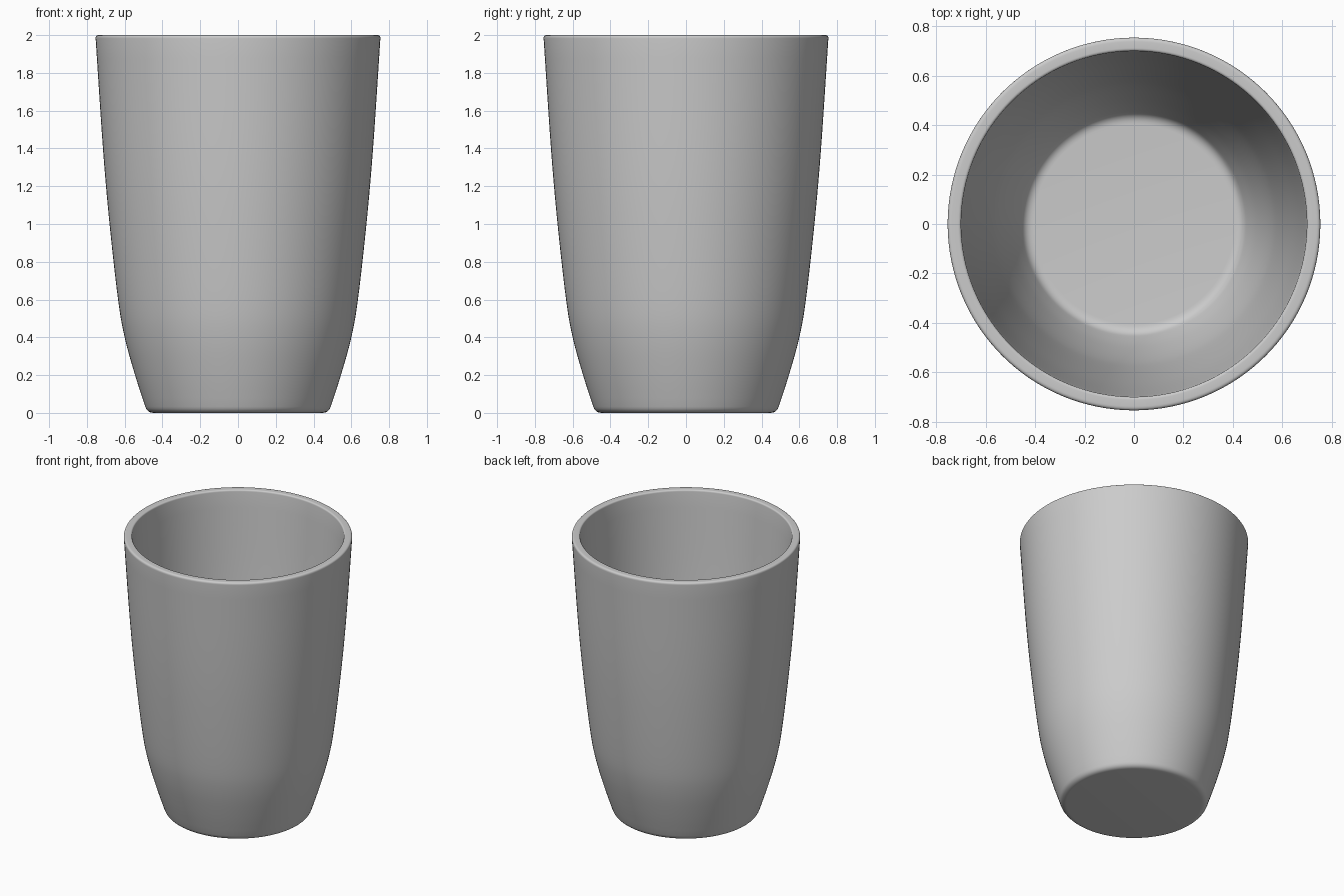
import bpy
import bmesh
import math
from mathutils import Vector

SEGMENTS = 128

cube = bpy.data.objects.get("Cube")
if cube:
    bpy.data.objects.remove(cube, do_unlink=True)

grey = bpy.data.materials.new("plain grey")
grey.use_nodes = True
colour = (0.6, 0.6, 0.6, 1)
grey.diffuse_color = colour
grey.node_tree.nodes["Principled BSDF"].inputs["Base Color"].default_value = colour


def fillet(a, corner, b, size, steps=6):
    """Round a corner between two neighbouring profile points."""
    a, corner, b = Vector(a), Vector(corner), Vector(b)
    p = corner + (a - corner).normalized() * size
    q = corner + (b - corner).normalized() * size
    ts = [i / steps for i in range(steps + 1)]
    return [p * (1 - t) ** 2 + corner * 2 * t * (1 - t) + q * t * t for t in ts]


def smooth_path(points, steps=5):
    """Pass a smooth curve through the points."""
    pts = [Vector(p) for p in points]
    pts = [2 * pts[0] - pts[1]] + pts + [2 * pts[-1] - pts[-2]]
    path = []
    for a, b, c, d in zip(pts, pts[1:], pts[2:], pts[3:]):
        for i in range(steps):
            t = i / steps
            path.append(0.5 * (2 * b + (c - a) * t + (2 * a - 5 * b + 4 * c - d) * t ** 2
                               + (3 * b - a - 3 * c + d) * t ** 3))
    return path + [pts[-2]]


# Wall profiles as (radius, height), from the bottom up
outer = smooth_path([(0.48, 0), (0.545, 0.2), (0.6, 0.4), (0.635, 0.6),
                     (0.68, 1), (0.715, 1.4), (0.755, 2)])
inner = smooth_path([(0.44, 0.06), (0.495, 0.2), (0.55, 0.4), (0.583, 0.6),
                     (0.627, 1), (0.662, 1.4), (0.7, 2)])

# Closed section: underside, outer wall, rim, inner wall, floor
profile = [Vector((0, 0))]
profile += fillet((0, 0), outer[0], outer[1], 0.035)
profile += outer[2:-1]
profile += fillet(outer[-2], outer[-1], inner[-1], 0.018)
profile += fillet(outer[-1], inner[-1], inner[-2], 0.012)
profile += inner[-2:1:-1]
profile += fillet(inner[1], inner[0], (0, 0.06), 0.035)
profile += [Vector((0, 0.06))]

# Spin the section into the cup
bm = bmesh.new()
verts = [bm.verts.new((p.x, 0, p.y)) for p in profile]
edges = [bm.edges.new(pair) for pair in zip(verts, verts[1:])]
bmesh.ops.spin(bm, geom=verts + edges, cent=(0, 0, 0), axis=(0, 0, 1),
               angle=math.tau, steps=SEGMENTS, use_duplicate=False)
bmesh.ops.remove_doubles(bm, verts=bm.verts, dist=0.0005)
bmesh.ops.recalc_face_normals(bm, faces=bm.faces)
mesh = bpy.data.meshes.new("cup")
bm.to_mesh(mesh)
bm.free()
mesh.materials.append(grey)
cup = bpy.data.objects.new("cup", mesh)
bpy.context.collection.objects.link(cup)
bpy.context.view_layer.objects.active = cup
cup.select_set(True)
bpy.ops.object.shade_smooth_by_angle(angle=math.radians(35))
